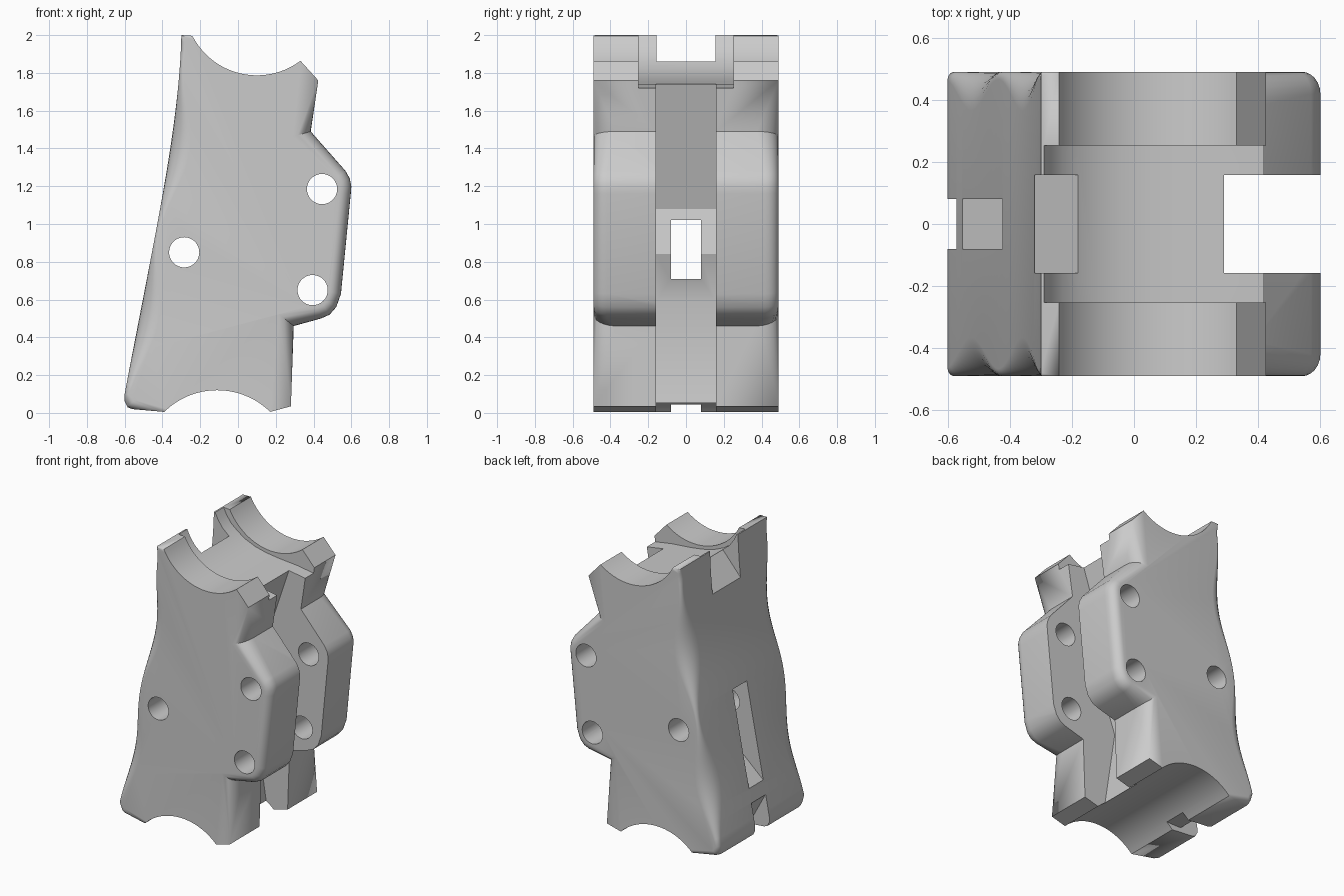
import bpy, bmesh, math
from mathutils import Vector
from mathutils.geometry import interpolate_bezier

if "Cube" in bpy.data.objects:
    bpy.data.objects.remove(bpy.data.objects["Cube"])

HALF = 0.49      # half width of the body
ROUND_STEPS = 6

grey = bpy.data.materials.new("plain grey")
grey.use_nodes = True
grey.diffuse_color = (0.6, 0.6, 0.6, 1)
grey.node_tree.nodes["Principled BSDF"].inputs["Base Color"].default_value = (0.6, 0.6, 0.6, 1)


def arc(cx, cz, r, start, end, n=28):
    """Points on a circle between two angles in degrees."""
    return [(cx + r * math.cos(a), cz + r * math.sin(a))
            for a in (math.radians(start + (end - start) * i / n) for i in range(n + 1))]


def make_object(name, rings):
    """Skin a stack of equal rings and close both ends."""
    bm = bmesh.new()
    loops = [[bm.verts.new(p) for p in ring] for ring in rings]
    n = len(loops[0])
    for a, b in zip(loops, loops[1:]):
        for i in range(n):
            j = (i + 1) % n
            bm.faces.new((a[i], a[j], b[j], b[i]))
    bm.faces.new(loops[0][::-1])
    bm.faces.new(loops[-1])
    bmesh.ops.remove_doubles(bm, verts=bm.verts, dist=0.0002)
    bmesh.ops.recalc_face_normals(bm, faces=bm.faces)
    mesh = bpy.data.meshes.new(name)
    bm.to_mesh(mesh)
    bm.free()
    mesh.materials.append(grey)
    ob = bpy.data.objects.new(name, mesh)
    bpy.context.collection.objects.link(ob)
    return ob


def prism(name, points, half):
    return make_object(name, [[(x, y, z) for x, z in points] for y in (-half, half)])


# Side outline, each point with its own edge rounding (x, z, rounding)
outline = []
back = interpolate_bezier(Vector((-0.30, 2.0, 0)), Vector((-0.31, 1.5, 0)),
                          Vector((-0.46, 0.85, 0)), Vector((-0.60, 0.1, 0)), 44)
for p in back:
    wave = 0.062 + 0.042 * math.cos(math.tau * (p.y - 0.5) / 0.9)
    outline.append((p.x, p.y, min(wave, 0.01 + 0.2 * (2 - p.y))))
outline += [(-0.6, 0.06, 0.045), (-0.585, 0.03, 0.045), (-0.56, 0.02, 0.04)]
outline += [(x, z, 0) for x, z in arc(-0.11, -0.28, 0.4, 134.5, 45.5)]
outline += [(0.28, 0.035, 0), (0.295, 0.46, 0.1)]
outline += [(0.44, 0.5, 0.06), (0.485, 0.52, 0.06), (0.52, 0.56, 0.06), (0.545, 0.63, 0.06),
            (0.597, 1.16, 0.06), (0.6, 1.2, 0.06), (0.592, 1.24, 0.06), (0.57, 1.28, 0.06)]
outline += [(0.385, 1.49, 0.095), (0.425, 1.76, 0)]
outline += [(x, z, 0) for x, z in arc(0.1, 2.17, 0.383, 307, 207)]

# Inward direction of every outline point
inward = []
for i, (x, z, r) in enumerate(outline):
    here = Vector((x, z))
    before = (here - Vector(outline[i - 1][:2])).normalized()
    after = (Vector(outline[(i + 1) % len(outline)][:2]) - here).normalized()
    tangent = (before + after).normalized()
    inward.append(Vector((-tangent.y, tangent.x)))


def ring(side, angle):
    """Outline drawn in and moved outwards along a quarter round."""
    out = []
    for (x, z, r), d in zip(outline, inward):
        inset = r * (1 - math.cos(angle))
        y = HALF - 1.2 * r * (1 - math.sin(angle))
        out.append((x + d.x * inset, side * y, z + d.y * inset))
    return out


angles = [math.pi / 2 * k / ROUND_STEPS for k in range(ROUND_STEPS + 1)]
body = make_object("grip_body", [ring(-1, a) for a in reversed(angles)] + [ring(1, a) for a in angles])

cutters = []

# Three cross holes
for x, z in ((-0.285, 0.85), (0.445, 1.185), (0.395, 0.65)):
    cutters.append(prism("cross_hole", arc(x, z, 0.08, 0, 348.75, 31), 0.7))

# Deep slot down the front edge
cutters.append(prism("front_slot", [
    (0.32, 2.2), (0.29, 1.74), (0.07, 1.08), (0.12, 0.84), (0.03, 0.59),
    (0.11, 0.06), (0.125, -0.1), (0.9, -0.1), (0.9, 2.2)], 0.158))

# Lower bed in the upper saddle
cutters.append(prism("saddle_bed", [
    (-0.29, 2.2), (-0.29, 2.0), (-0.265, 1.95), (-0.23, 1.902), (-0.18, 1.86), (-0.12, 1.82),
    (-0.04, 1.786), (0.05, 1.765), (0.15, 1.752), (0.29, 1.74), (0.6, 1.69), (0.6, 2.2)], 0.252))

# Notch behind the saddle
cutters.append(prism("back_notch", [
    (-0.45, 1.55), (-0.18, 1.86), (-0.15, 2.2), (-0.45, 2.2)], 0.157))

# Window running from the front slot to the back
cutters.append(prism("window", [
    (-0.8, 1.02), (0.7, 1.02), (0.7, 0.71), (-0.15, 0.71), (-0.54, 0.36), (-0.8, 0.13)], 0.08))

# Notch in the back foot
cutters.append(prism("foot_notch", [
    (-0.8, 0.25), (-0.57, 0.25), (-0.46, 0.045), (-0.3, 0.045), (-0.3, -0.1), (-0.8, -0.1)], 0.08))

bpy.context.view_layer.objects.active = body
for cutter in cutters:
    cutter.hide_render = True
    mod = body.modifiers.new(cutter.name, "BOOLEAN")
    mod.operation = "DIFFERENCE"
    mod.solver = "EXACT"
    mod.object = cutter
    bpy.ops.object.modifier_apply(modifier=mod.name)
    bpy.data.objects.remove(cutter)

bpy.ops.object.select_all(action="DESELECT")
body.select_set(True)
bpy.ops.object.shade_smooth_by_angle(angle=math.radians(30))
